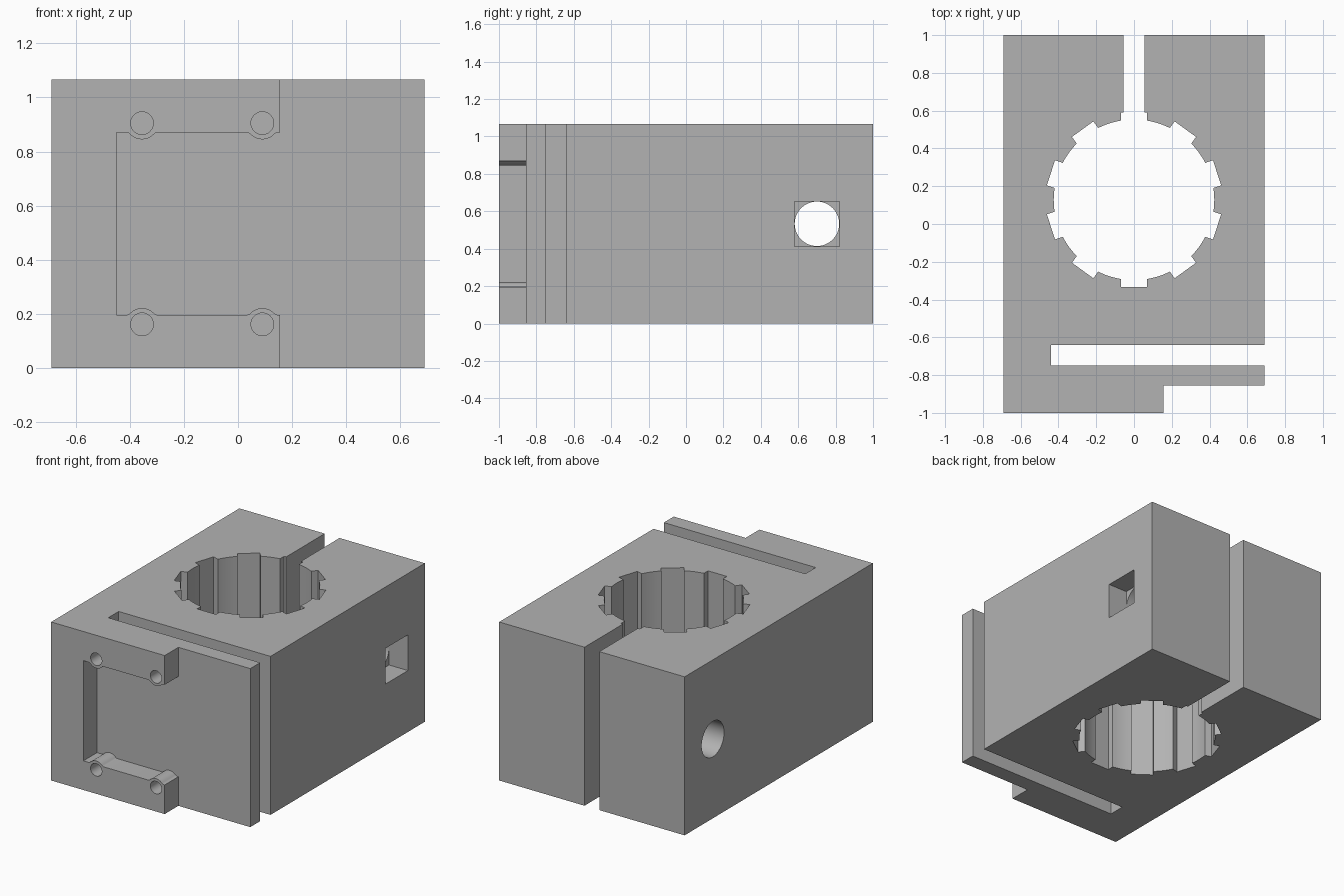
import bpy, bmesh
from math import sin, cos, asin, atan2, radians, pi
from mathutils import Matrix, Vector

if "Cube" in bpy.data.objects:
    bpy.data.objects.remove(bpy.data.objects["Cube"])

HEIGHT = 1.066
MID = HEIGHT / 2
W = 0.69

grey = bpy.data.materials.new("plain grey")
grey.use_nodes = True
COLOUR = (0.45, 0.45, 0.45, 1)
grey.diffuse_color = COLOUR
grey.node_tree.nodes["Principled BSDF"].inputs["Base Color"].default_value = COLOUR


def extrude(name, points, low, high, matrix=None):
    """Extrude a flat outline along z, then place it with a matrix."""
    bm = bmesh.new()
    face = bm.faces.new([bm.verts.new((x, y, low)) for x, y in points])
    moved = bmesh.ops.extrude_face_region(bm, geom=[face])["geom"]
    verts = [v for v in moved if isinstance(v, bmesh.types.BMVert)]
    bmesh.ops.translate(bm, verts=verts, vec=(0, 0, high - low))
    if matrix:
        bm.transform(matrix)
    bmesh.ops.recalc_face_normals(bm, faces=bm.faces)
    mesh = bpy.data.meshes.new(name)
    bm.to_mesh(mesh)
    bm.free()
    mesh.materials.append(grey)
    ob = bpy.data.objects.new(name, mesh)
    bpy.context.collection.objects.link(ob)
    return ob


def arc(cx, cy, r, start, end, steps):
    return [(cx + r * cos(start + (end - start) * i / steps),
             cy + r * sin(start + (end - start) * i / steps)) for i in range(steps + 1)]


def circle(cx, cy, r, steps=48):
    return arc(cx, cy, r, 0, 2 * pi, steps)[:-1]


def rect(x0, x1, y0, y1):
    return [(x0, y0), (x1, y0), (x1, y1), (x0, y1)]


def cut(target, cutter):
    cutter.hide_render = True
    mod = target.modifiers.new(cutter.name, "BOOLEAN")
    mod.operation, mod.solver, mod.object = "DIFFERENCE", "EXACT", cutter
    bpy.context.view_layer.objects.active = target
    bpy.ops.object.modifier_apply(modifier=mod.name)
    bpy.data.objects.remove(cutter)


# Splined bore: ten flat keyways around a round hole
BORE_Y, BORE_R, KEY_R, KEY_W = 0.128, 0.425, 0.4625, 0.07
half = asin(KEY_W / BORE_R)
pitch = radians(36)
bore = []
for k in range(10):
    a = pi / 2 - k * pitch
    for side in ((1, -1) if k else (-1,)):
        p = Matrix.Rotation(a, 2) @ Vector((KEY_R, side * KEY_W))
        bore.append((p.x, p.y + BORE_Y))
    bore += arc(0, BORE_Y, BORE_R, a - half, a - pitch + half, 6)
bore.append((-KEY_W, BORE_Y + KEY_R))

# Body outline: clamp slit at the back, flexure slot near the front
key_top = BORE_Y + KEY_R
outline = [(-W, -1), (W, -1), (W, -0.75), (-0.44, -0.75), (-0.44, -0.64), (W, -0.64),
           (W, 1), (0.055, 1), (0.055, key_top)]
outline += bore + [(-0.055, key_top), (-0.055, 1), (-W, 1)]
body = extrude("clamp_body", outline, 0, HEIGHT)

# Front recess, its upper and lower edges bulging around the screw bosses
SCREWS_X, SCREW_Z, EDGE_Z = (-0.355, 0.09), 0.905, 0.87
BOSS_R, FILLET = 0.06, 0.02
drop = SCREW_Z - EDGE_Z + FILLET
reach = ((BOSS_R + FILLET) ** 2 - drop ** 2) ** 0.5
tilt = atan2(drop, reach)
upper = [(-0.45, EDGE_Z)]
for sx in SCREWS_X:
    upper += arc(sx - reach, EDGE_Z - FILLET, FILLET, pi / 2, tilt, 5)
    upper += arc(sx, SCREW_Z, BOSS_R, pi + tilt, 2 * pi - tilt, 14)[1:-1]
    upper += arc(sx + reach, EDGE_Z - FILLET, FILLET, pi - tilt, pi / 2, 5)
upper += [(0.155, EDGE_Z), (0.155, 1.2), (0.8, 1.2)]
lower = [(x, HEIGHT - z) for x, z in reversed(upper)]
to_front = Matrix.Rotation(pi / 2, 4, "X")      # outline (x, z), depth towards -y
cut(body, extrude("recess_cutter", upper + lower, 0.855, 1.1, to_front))

# Four screw holes through the front plate
for sx in SCREWS_X:
    for sz in (SCREW_Z, HEIGHT - SCREW_Z):
        cut(body, extrude("screw_cutter", circle(sx, sz, 0.042, 32), 0.7, 1.1, to_front))

# Cross bolt hole with a square nut pocket on the left side
to_side = Matrix(((0, 0, 1, 0), (1, 0, 0, 0), (0, 1, 0, 0), (0, 0, 0, 1)))
BOLT_Y, BOLT_R = 0.7, 0.12
cut(body, extrude("bolt_cutter", circle(BOLT_Y, MID, BOLT_R - 0.001), -0.8, 0.8, to_side))
cut(body, extrude("nut_cutter", rect(BOLT_Y - BOLT_R, BOLT_Y + BOLT_R, MID - BOLT_R, MID + BOLT_R),
                  W - 0.14, 0.8, to_side))

# Smooth the round walls, keep edges crisp
bpy.ops.object.select_all(action="DESELECT")
body.select_set(True)
bpy.context.view_layer.objects.active = body
bpy.ops.object.shade_smooth_by_angle(angle=radians(20))
